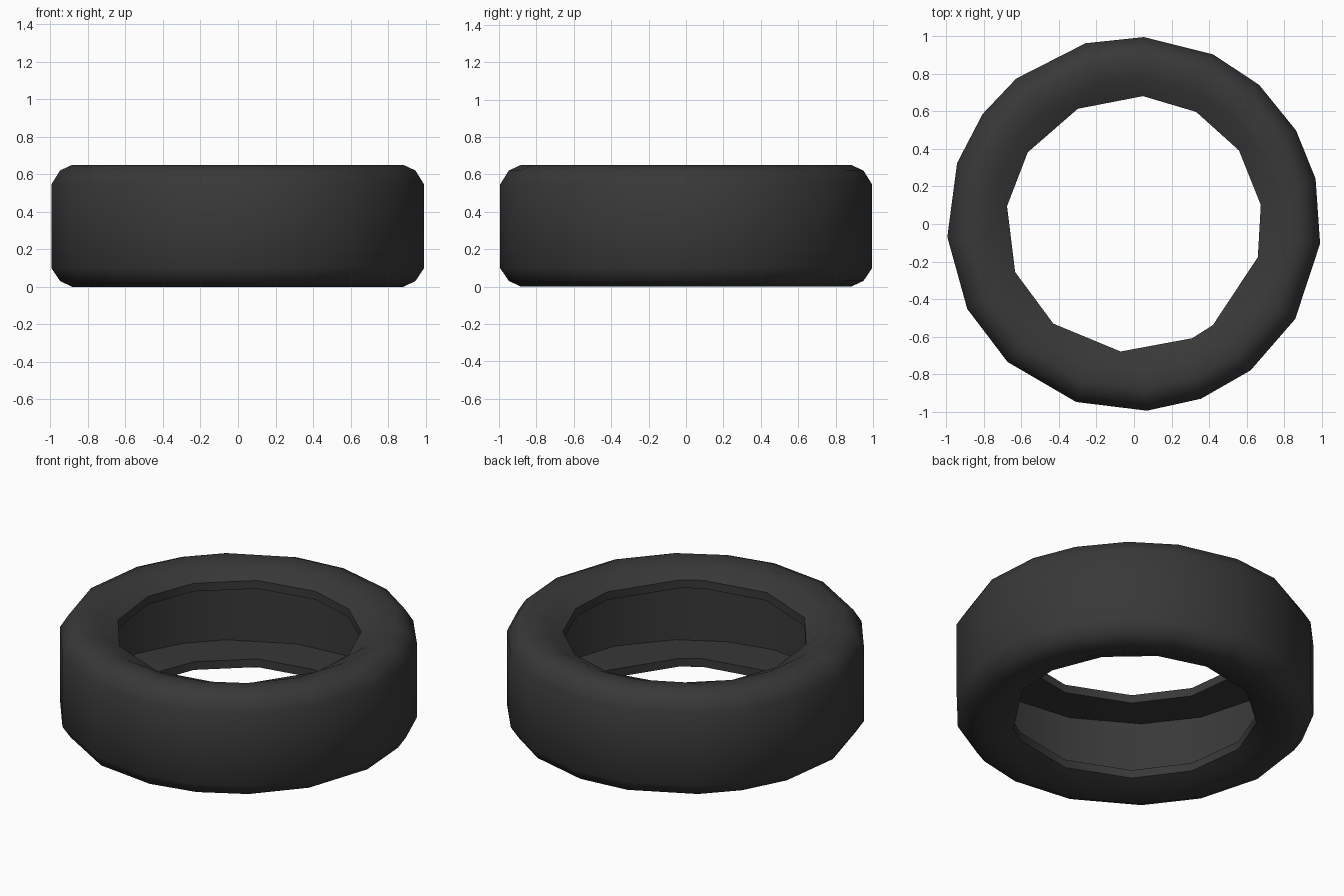
import bpy, bmesh, math

if "Cube" in bpy.data.objects:
    bpy.data.objects.remove(bpy.data.objects["Cube"])

# Uneven low-poly facets: corner angles of the tread and of the central hole
TREAD = [14, 30, 48, 65, 87, 105, 129, 144, 161, 184, 207, 227.5, 252, 274, 291, 308.5, 329.5, 354]
HOLE = [8.5, 35, 61, 86, 116, 146, 172, 202, 231, 264, 297, 308, 345]

# Closed cross-section (radius, height, ring lies on the hole edge)
PROFILE = [
    (0.683, 0.59, True), (0.78, 0.64, False), (0.885, 0.66, False), (0.95, 0.63, False),
    (0.997, 0.555, False), (0.997, 0.11, False), (0.95, 0.04, False), (0.885, 0.01, False),
    (0.78, 0.02, False), (0.683, 0.06, True), (0.683, 0.11, True),
    (0.95, 0.10, False), (0.95, 0.56, False), (0.683, 0.54, True),
]


def nearest(angle, options):
    return min(options, key=lambda o: abs((o - angle + 180) % 360 - 180))


# Hollow tyre: sweep the section round z, merging corners along the hole
bm = bmesh.new()
rings = []
for r, z, bead in PROFILE:
    ring = []
    for a in TREAD:
        t = math.radians(nearest(a, HOLE) if bead else a)
        ring.append(bm.verts.new((r * math.cos(t), r * math.sin(t), z)))
    rings.append(ring)
n = len(TREAD)
for i, ring in enumerate(rings):
    nxt = rings[(i + 1) % len(rings)]
    for j in range(n):
        k = (j + 1) % n
        bm.faces.new((ring[j], nxt[j], nxt[k], ring[k]))
bmesh.ops.remove_doubles(bm, verts=bm.verts[:], dist=0.0005)
zmin = min(v.co.z for v in bm.verts)
for v in bm.verts:
    v.co.z -= zmin
bmesh.ops.recalc_face_normals(bm, faces=bm.faces[:])
mesh = bpy.data.meshes.new("tyre")
bm.to_mesh(mesh)
bm.free()

tyre = bpy.data.objects.new("tyre", mesh)
bpy.context.collection.objects.link(tyre)

# Black rubber
rubber = bpy.data.materials.new("rubber")
rubber.diffuse_color = (0.04, 0.04, 0.04, 1)
rubber.use_nodes = True
rubber.node_tree.nodes["Principled BSDF"].inputs["Base Color"].default_value = rubber.diffuse_color
mesh.materials.append(rubber)

bpy.context.view_layer.objects.active = tyre
tyre.select_set(True)
bpy.ops.object.shade_smooth_by_angle(angle=math.radians(40))
